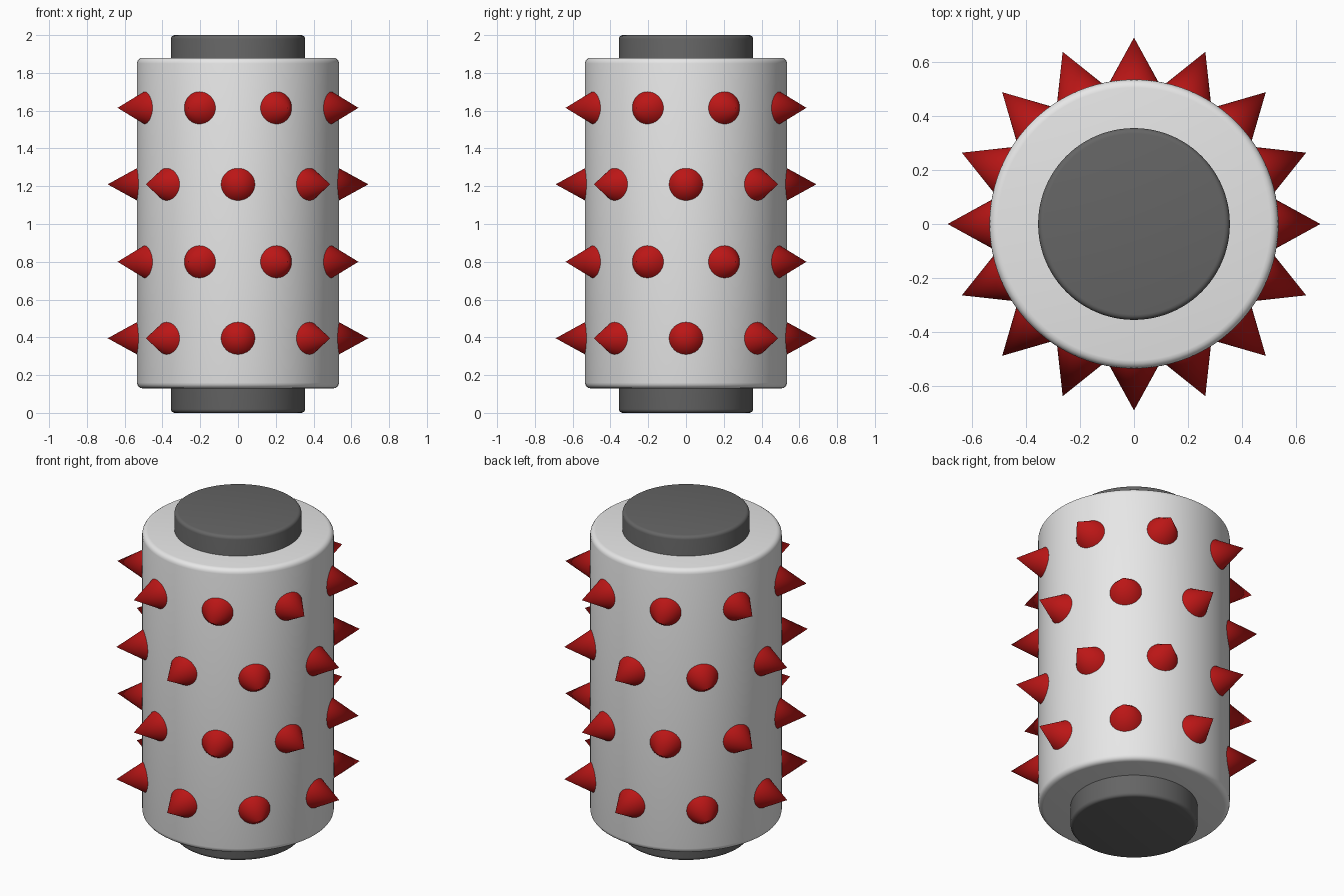
import bpy, math
from mathutils import Vector

cube = bpy.data.objects.get("Cube")
if cube:
    bpy.data.objects.remove(cube, do_unlink=True)


def material(name, rgb):
    m = bpy.data.materials.new(name)
    m.use_nodes = True
    m.diffuse_color = (*rgb, 1)
    m.node_tree.nodes["Principled BSDF"].inputs["Base Color"].default_value = (*rgb, 1)
    return m


white = material("off_white", (0.8, 0.8, 0.8))
grey = material("dark_grey", (0.13, 0.13, 0.13))
red = material("deep_red", (0.5, 0.008, 0.008))


def finish(name, mat):
    ob = bpy.context.object
    ob.name = name
    ob.data.materials.append(mat)
    bpy.ops.object.shade_smooth_by_angle(angle=math.radians(40))
    return ob


def drum(name, radius, bottom, top, bevel, mat):
    """Upright cylinder with rounded rims."""
    bpy.ops.mesh.primitive_cylinder_add(vertices=96, radius=radius, depth=top - bottom,
                                        location=(0, 0, (bottom + top) / 2))
    ob = bpy.context.object
    mod = ob.modifiers.new("rounded_rims", "BEVEL")
    mod.width = bevel
    mod.segments = 4
    mod.limit_method = "ANGLE"
    mod.angle_limit = math.radians(60)
    bpy.ops.object.modifier_apply(modifier=mod.name)
    return finish(name, mat)


# Roller body and the hub running through it
drum("body", 0.535, 0.13, 1.88, 0.03, white)
drum("hub", 0.355, 0, 2, 0.02, grey)

# Staggered rings of spikes, half a step apart
COUNT = 8
TIP, BASE = 0.69, 0.49
for row, z in enumerate((0.395, 0.80, 1.21, 1.615)):
    for i in range(COUNT):
        a = (i + 0.5 * (row % 2)) * math.tau / COUNT
        out = Vector((math.cos(a), math.sin(a), 0))
        bpy.ops.mesh.primitive_cone_add(
            vertices=32, radius1=0.11, radius2=0, depth=TIP - BASE,
            location=out * (TIP + BASE) / 2 + Vector((0, 0, z)),
            rotation=out.to_track_quat("Z", "Y").to_euler())
        finish(f"spike_{row + 1}_{i + 1}", red)
